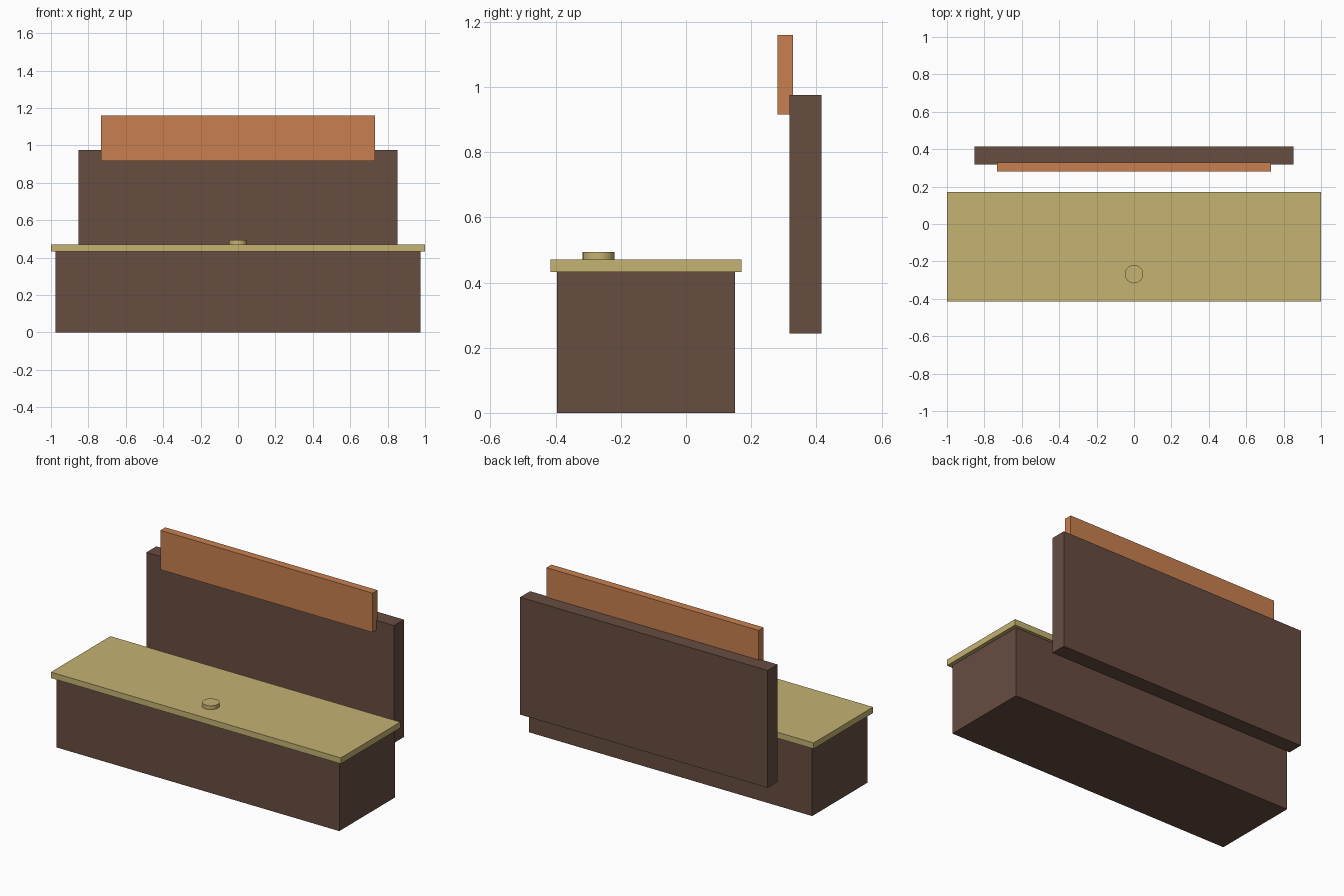
import bpy
import math

old = bpy.data.objects.get("Cube")
if old:
    bpy.data.objects.remove(old, do_unlink=True)


def material(name, rgb):
    mat = bpy.data.materials.new(name)
    mat.use_nodes = True
    mat.diffuse_color = (*rgb, 1)
    bsdf = next(n for n in mat.node_tree.nodes if n.type == 'BSDF_PRINCIPLED')
    bsdf.inputs["Base Color"].default_value = (*rgb, 1)
    return mat


def finish(name, mat):
    obj = bpy.context.object
    obj.name = obj.data.name = name
    obj.data.materials.append(mat)
    return obj


def box(name, mat, half_width, y, z):
    """Box centred on x, spanning the given y and z ranges."""
    bpy.ops.mesh.primitive_cube_add(size=1, location=(0, sum(y) / 2, sum(z) / 2))
    obj = finish(name, mat)
    obj.scale = (2 * half_width, y[1] - y[0], z[1] - z[0])
    bpy.ops.object.transform_apply(location=False, rotation=False, scale=True)
    return obj


dark_wood = material("dark_wood", (0.136, 0.074, 0.053))
brass = material("pale_brass", (0.558, 0.445, 0.171))
orange = material("orange_wood", (0.578, 0.216, 0.08))

# Counter body and overhanging top
box("counter_base", dark_wood, 0.976, (-0.396, 0.151), (0, 0.435))
box("counter_top", brass, 1.0, (-0.415, 0.171), (0.433, 0.47))

# Wall panel behind the counter, with a sign board on its upper front
box("back_panel", dark_wood, 0.854, (0.317, 0.415), (0.244, 0.976))
box("sign_board", orange, 0.732, (0.28, 0.329), (0.915, 1.16))

# Round service bell on the counter
bpy.ops.mesh.primitive_cylinder_add(vertices=32, radius=0.049, depth=0.034,
                                    location=(0, -0.268, 0.477))
finish("service_bell", brass)
bpy.ops.object.shade_smooth_by_angle(angle=math.radians(30))
